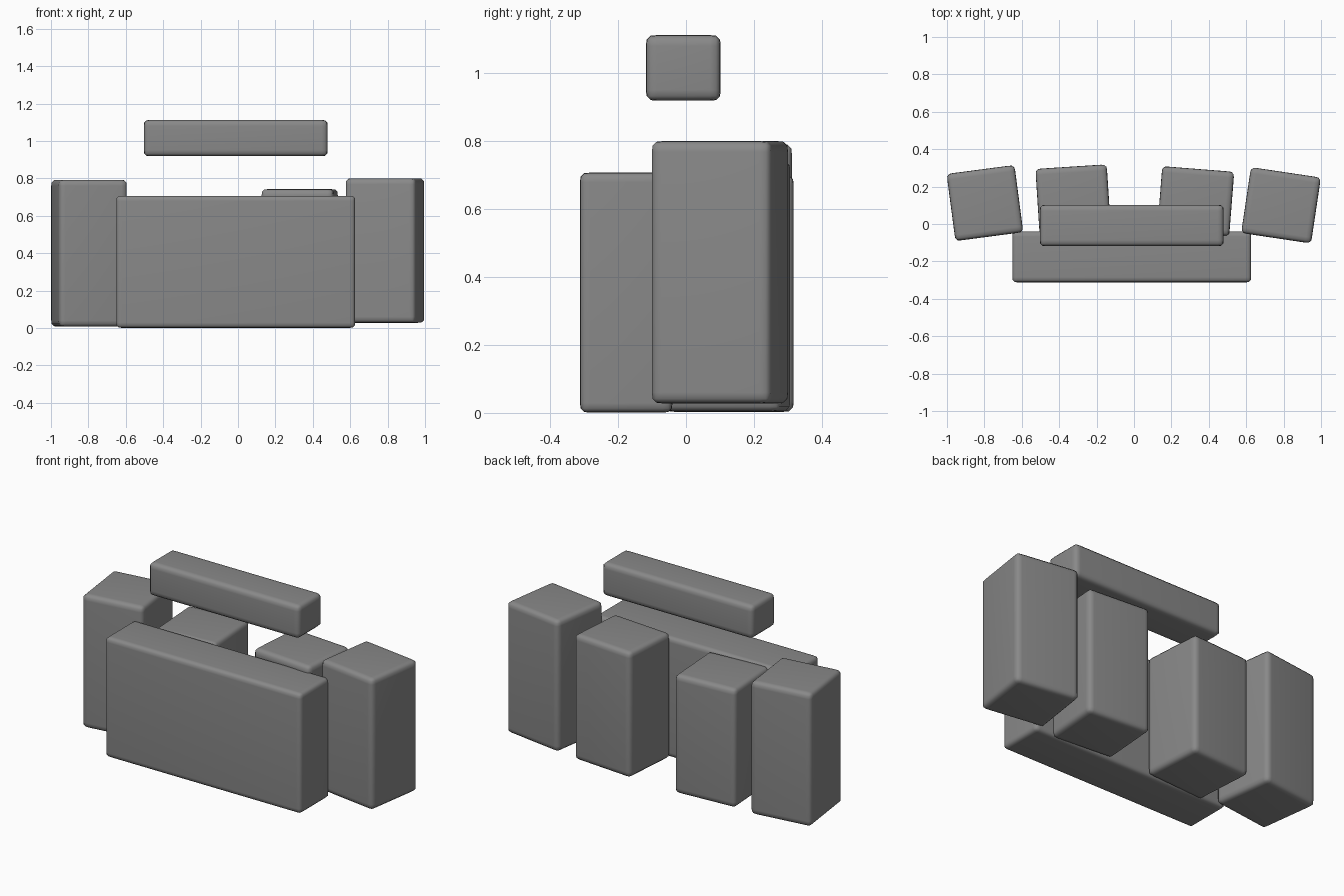
import bpy
from math import radians

if "Cube" in bpy.data.objects:
    bpy.data.objects.remove(bpy.data.objects["Cube"])

# Dark grey shared by every part
dark = bpy.data.materials.new("dark_grey")
dark.diffuse_color = (0.25, 0.25, 0.25, 1)
dark.use_nodes = True
dark.node_tree.nodes["Principled BSDF"].inputs["Base Color"].default_value = dark.diffuse_color


def soft_block(name, centre, size, z0, turn=0, bevel=0.032):
    """Rounded upright block: plan centre, size (x, y, z), base height, turn in degrees."""
    bpy.ops.mesh.primitive_cube_add(
        size=1, location=(centre[0], centre[1], z0 + size[2] / 2))
    ob = bpy.context.object
    ob.name = name
    ob.scale = size
    bpy.ops.object.transform_apply(location=False, rotation=False, scale=True)
    ob.rotation_euler.z = radians(turn)
    ob.data.materials.append(dark)
    mod = ob.modifiers.new("soft_edges", 'BEVEL')
    mod.width = bevel
    mod.segments = 3
    mod.profile = 0.65
    mod.limit_method = 'NONE'
    bpy.ops.object.shade_smooth()
    return ob


# Wide front panel
soft_block("front_panel", (-0.012, -0.176), (1.277, 0.272, 0.706), 0.001, bevel=0.028)

# Floating top bar
soft_block("top_bar", (-0.012, -0.008), (0.982, 0.22, 0.193), 0.919)

# Four upright blocks fanned out behind the panel
for name, centre, size, z0, turn in (
    ("outer_block_left", (-0.797, 0.112), (0.366, 0.362, 0.784), 0.008, 7.5),
    ("inner_block_left", (-0.325, 0.127), (0.382, 0.36, 0.698), 0.003, 3.7),
    ("inner_block_right", (0.330, 0.122), (0.386, 0.345, 0.738), 0.004, -4.5),
    ("outer_block_right", (0.786, 0.100), (0.378, 0.356, 0.772), 0.028, -8.5),
):
    soft_block(name, centre, size, z0, turn)
